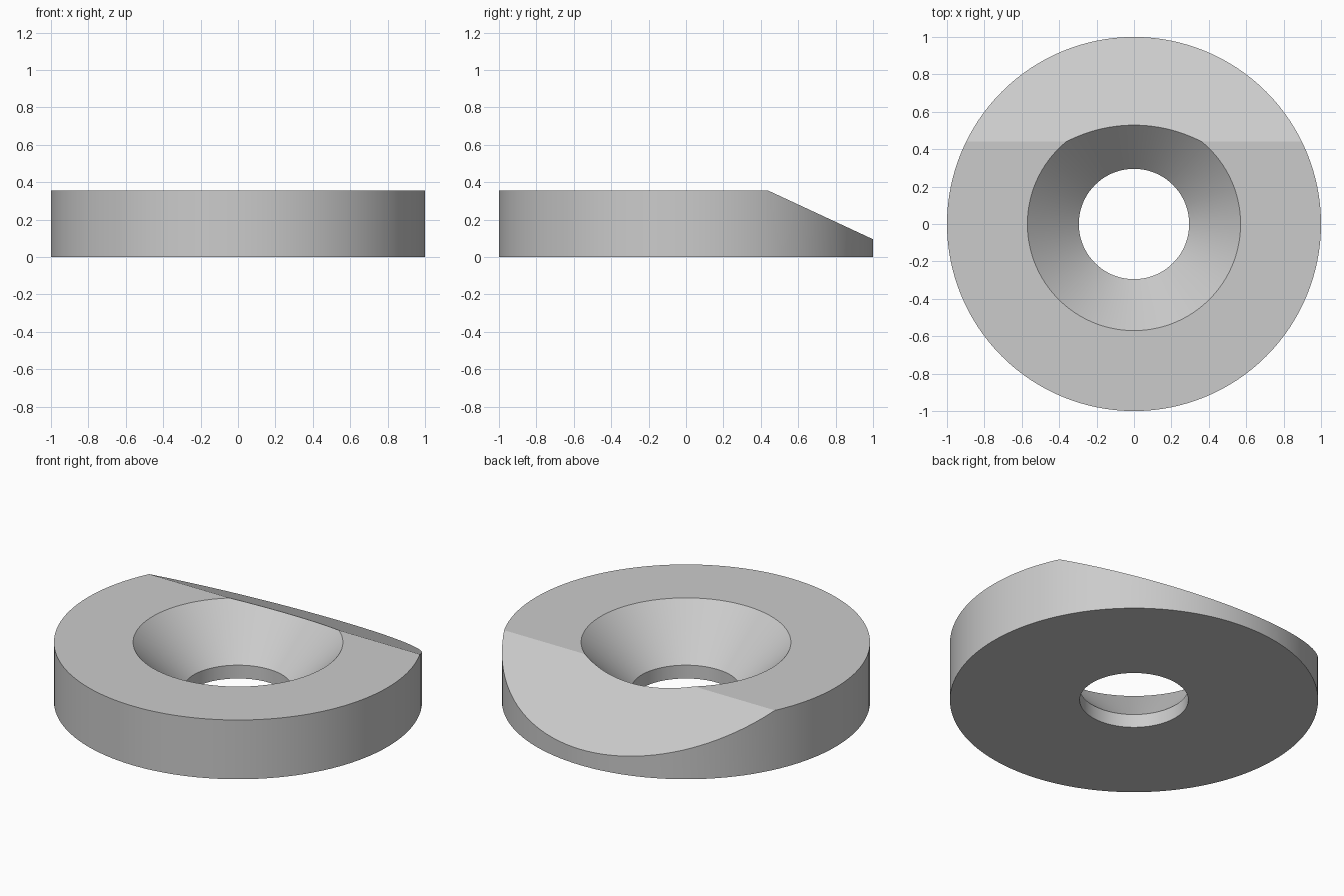
import bpy, bmesh, math
from mathutils import Vector

default = bpy.data.objects.get("Cube")
if default:
    bpy.data.objects.remove(default, do_unlink=True)

SEGMENTS = 128
HEIGHT = 0.355
RIDGE = Vector((0, 0.44, HEIGHT))   # where the sloped cut starts
SLOPE_END = Vector((0, 1, 0.095))   # where it leaves the rim

grey = bpy.data.materials.new("plain_grey")
grey.use_nodes = True
colour = (0.6, 0.6, 0.6, 1)
grey.diffuse_color = colour
grey.node_tree.nodes["Principled BSDF"].inputs["Base Color"].default_value = colour

# Ring section: outer wall, countersink, straight bore
section = [(1, 0), (1, HEIGHT), (0.57, HEIGHT), (0.295, 0.08), (0.295, 0)]
bm = bmesh.new()
verts = [bm.verts.new((r, 0, z)) for r, z in section]
edges = [bm.edges.new((verts[i], verts[i - 1])) for i in range(len(verts))]
bmesh.ops.spin(bm, geom=verts + edges, axis=(0, 0, 1), cent=(0, 0, 0),
               angle=math.tau, steps=SEGMENTS, use_merge=True)
bmesh.ops.remove_doubles(bm, verts=bm.verts[:], dist=0.0001)

# Sloped flat across the back
run = SLOPE_END - RIDGE
normal = Vector((0, -run.z, run.y)).normalized()
bmesh.ops.bisect_plane(bm, geom=bm.verts[:] + bm.edges[:] + bm.faces[:],
                       dist=0.00001, plane_co=RIDGE, plane_no=normal,
                       clear_outer=True)
rim = [e for e in bm.edges if e.is_boundary]
bmesh.ops.triangle_fill(bm, edges=rim, use_beauty=True, normal=normal)
bmesh.ops.recalc_face_normals(bm, faces=bm.faces[:])

mesh = bpy.data.meshes.new("countersunk_ring")
bm.to_mesh(mesh)
bm.free()
mesh.materials.append(grey)
ring = bpy.data.objects.new("countersunk_ring", mesh)
bpy.context.collection.objects.link(ring)

# Round walls smooth, edges crisp
bpy.ops.object.select_all(action="DESELECT")
ring.select_set(True)
bpy.context.view_layer.objects.active = ring
bpy.ops.object.shade_smooth_by_angle(angle=math.radians(20))
